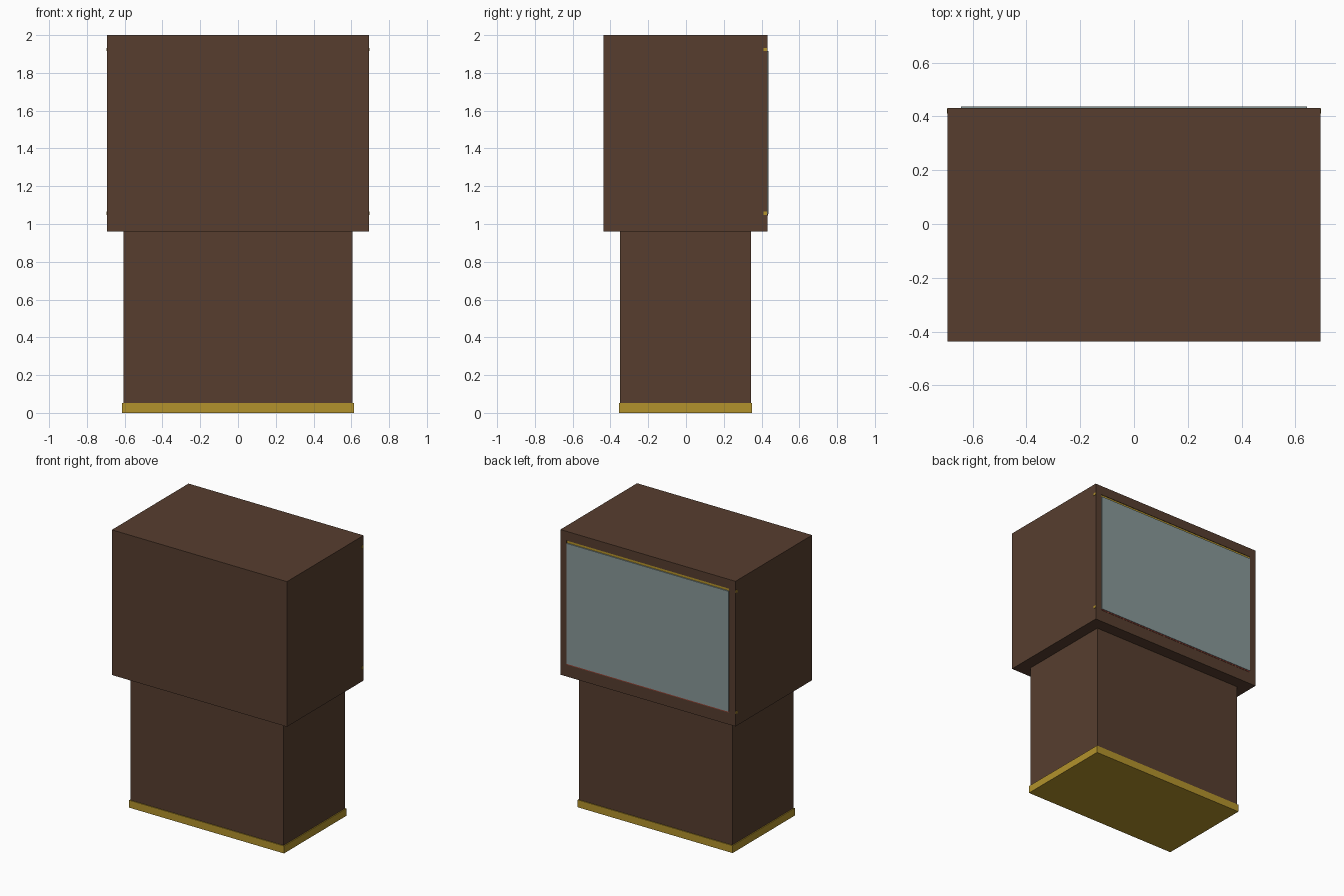
import bpy

if "Cube" in bpy.data.objects:
    bpy.data.objects.remove(bpy.data.objects["Cube"])


def material(name, rgb):
    m = bpy.data.materials.new(name)
    m.diffuse_color = (*rgb, 1)
    m.use_nodes = True
    m.node_tree.nodes["Principled BSDF"].inputs["Base Color"].default_value = m.diffuse_color
    return m


WOOD = material("dark_wood", (0.095, 0.048, 0.028))
GOLD = material("gold", (0.45, 0.29, 0.025))
GLASS = material("glass", (0.25, 0.32, 0.32))
RED = material("red_cloth", (0.3, 0.06, 0.04))


def box(name, x, y, z, mat):
    """Box from (min, max) ranges; x is a half width."""
    bpy.ops.mesh.primitive_cube_add(size=1, location=(0, sum(y) / 2, sum(z) / 2))
    ob = bpy.context.object
    ob.name = name
    ob.scale = (2 * x, y[1] - y[0], z[1] - z[0])
    bpy.ops.object.transform_apply(location=True, rotation=False, scale=True)
    ob.data.materials.append(mat)
    return ob


# Pedestal: gold plinth, wooden body and overhanging ledge
box("plinth_trim", 0.614, (-0.356, 0.349), (0, 0.053), GOLD)
box("pedestal", 0.607, (-0.35, 0.343), (0.053, 0.96), WOOD)
box("ledge", 0.694, (-0.437, 0.431), (0.96, 1.046), WOOD)

# Display case: hollow wooden box open towards the back
case = box("display_case", 0.694, (-0.437, 0.431), (1.046, 2.0), WOOD)
cutter = box("case_cutter", 0.644, (-0.387, 0.6), (0.9, 1.934), WOOD)
mod = case.modifiers.new("hollow", 'BOOLEAN')
mod.operation = 'DIFFERENCE'
mod.solver = 'EXACT'
mod.object = cutter
bpy.context.view_layer.objects.active = case
bpy.ops.object.modifier_apply(modifier=mod.name)
bpy.data.objects.remove(cutter)

# Cloth floor and glass pane
box("cloth_floor", 0.643, (-0.387, 0.433), (1.046, 1.054), RED)
box("glass_pane", 0.643, (0.427, 0.437), (1.054, 1.917), GLASS)

# Gold rails above and below the pane, ends just proud of the sides
for name, z in (("upper_rail", 1.924), ("lower_rail", 1.057)):
    box(name, 0.696, (0.41, 0.429), (z - 0.009, z + 0.009), GOLD)
